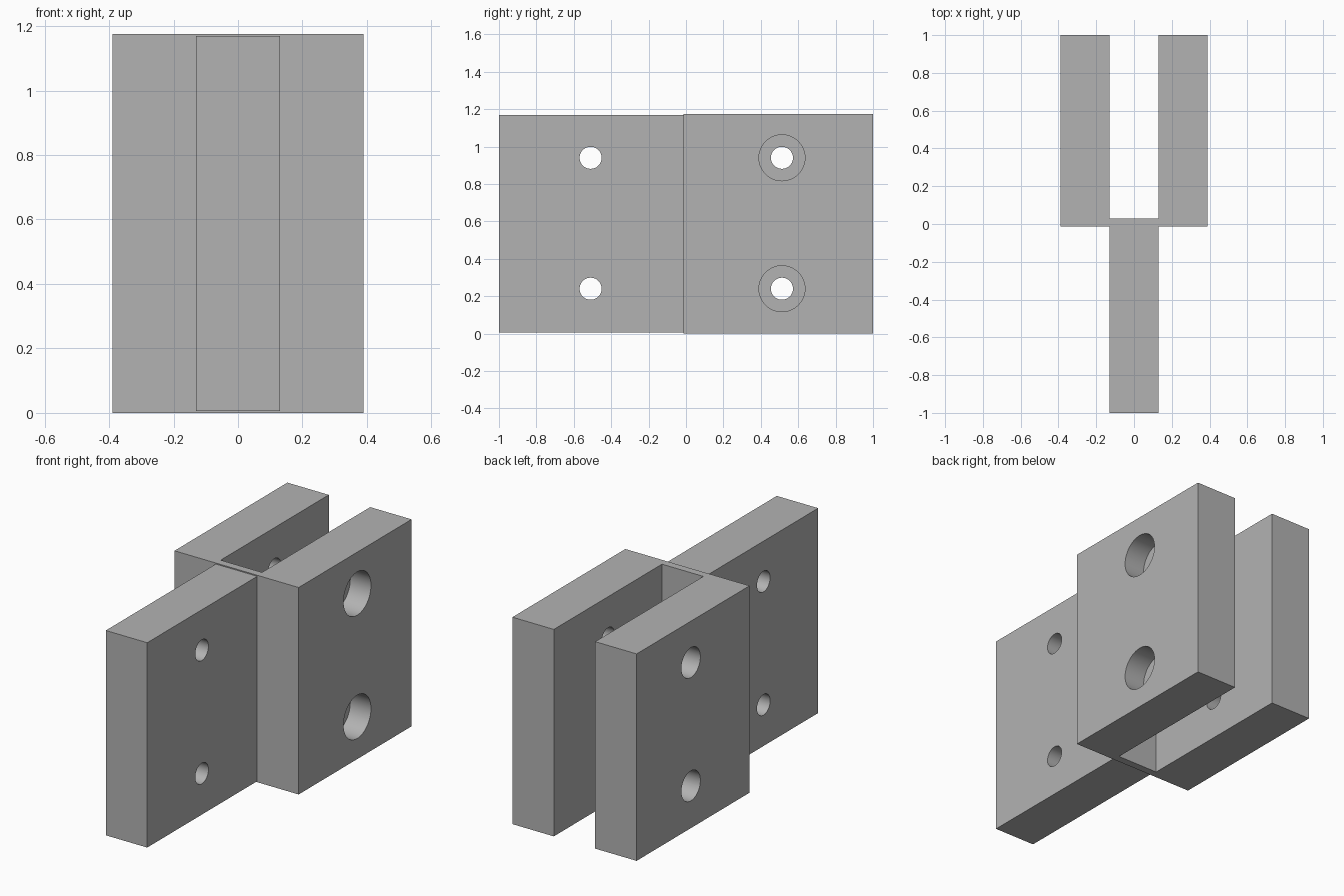
import bpy, bmesh, math

cube = bpy.data.objects.get("Cube")
if cube:
    bpy.data.objects.remove(cube, do_unlink=True)

grey = bpy.data.materials.new("plain grey")
grey.use_nodes = True
grey.diffuse_color = (0.45, 0.45, 0.45, 1)
grey.node_tree.nodes["Principled BSDF"].inputs["Base Color"].default_value = (0.45, 0.45, 0.45, 1)

HEIGHT = 1.175
HALF, SLOT = 0.39, 0.13      # outer and inner half widths of the fork
FRONT, WEB = -0.013, 0.03    # front and back of the web joining the fork
HOLE_Z = (0.24, 0.94)
BOLT = 0.059                 # bolt hole radius


def extrude_profile(name, points, z0, z1):
    """Stand a flat xy outline up between two heights."""
    bm = bmesh.new()
    face = bm.faces.new([bm.verts.new((x, y, z0)) for x, y in points])
    top = bmesh.ops.extrude_face_region(bm, geom=[face])["geom"]
    verts = [v for v in top if isinstance(v, bmesh.types.BMVert)]
    bmesh.ops.translate(bm, verts=verts, vec=(0, 0, z1 - z0))
    bmesh.ops.recalc_face_normals(bm, faces=bm.faces)
    mesh = bpy.data.meshes.new(name)
    bm.to_mesh(mesh)
    bm.free()
    mesh.materials.append(grey)
    obj = bpy.data.objects.new(name, mesh)
    bpy.context.collection.objects.link(obj)
    return obj


def drill(obj, x0, x1, y, radius):
    """Bore the upper and lower holes along x from x0 to x1."""
    for z in HOLE_Z:
        bpy.ops.mesh.primitive_cylinder_add(
            vertices=48, radius=radius, depth=x1 - x0,
            location=((x0 + x1) / 2, y, z), rotation=(0, math.pi / 2, 0))
        cutter = bpy.context.object
        cutter.name = "hole_cutter"
        cutter.hide_render = True
        cutter.data.materials.append(grey)
        mod = obj.modifiers.new("hole", "BOOLEAN")
        mod.operation, mod.solver, mod.object = "DIFFERENCE", "EXACT", cutter
        bpy.context.view_layer.objects.active = obj
        bpy.ops.object.modifier_apply(modifier=mod.name)
        bpy.data.objects.remove(cutter, do_unlink=True)


# Fork: two thick plates joined by a thin web
fork = extrude_profile("fork", [
    (-HALF, FRONT), (HALF, FRONT), (HALF, 1), (SLOT, 1),
    (SLOT, WEB), (-SLOT, WEB), (-SLOT, 1), (-HALF, 1)], 0, HEIGHT)
drill(fork, -0.5, 0.5, 0.513, BOLT)
drill(fork, 0.26, 0.5, 0.513, 0.123)      # wide recess on the left
drill(fork, -0.5, -0.26, 0.513, 0.085)    # narrower recess on the right

# Tongue: single plate reaching forward, a hair shorter than the fork
tongue = extrude_profile("tongue", [
    (-SLOT, -1), (SLOT, -1), (SLOT, FRONT), (-SLOT, FRONT)], 0.006, HEIGHT - 0.006)
drill(tongue, -0.5, 0.5, -0.51, BOLT)

# Smooth hole walls, crisp edges
for obj in (fork, tongue):
    bpy.ops.object.select_all(action="DESELECT")
    obj.select_set(True)
    bpy.context.view_layer.objects.active = obj
    bpy.ops.object.shade_smooth_by_angle(angle=math.radians(30))
